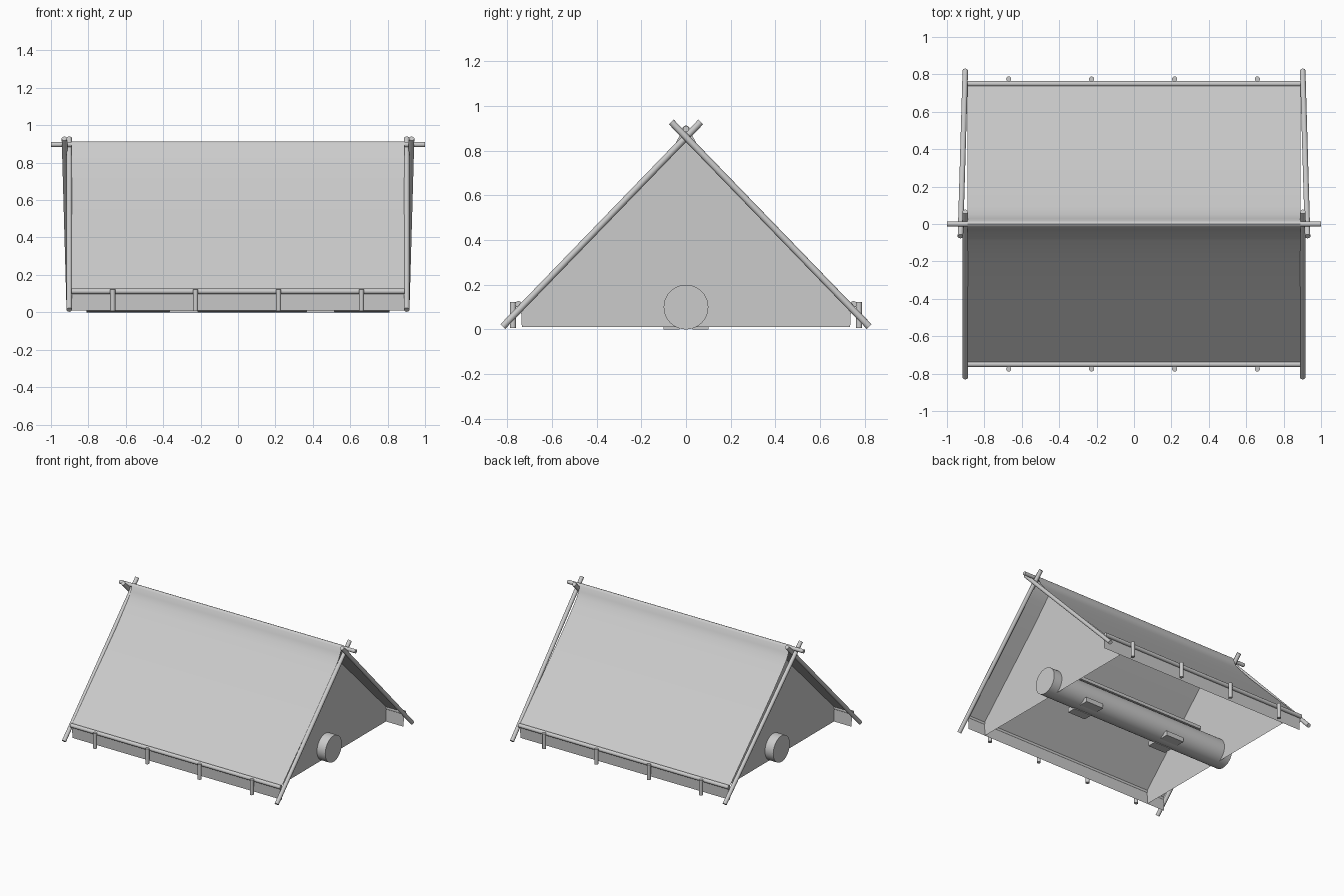
import bpy, bmesh
from mathutils import Vector

if "Cube" in bpy.data.objects:
    bpy.data.objects.remove(bpy.data.objects["Cube"])


def finish(bm, name, angle=0.6):
    bmesh.ops.recalc_face_normals(bm, faces=bm.faces)
    me = bpy.data.meshes.new(name)
    bm.to_mesh(me)
    bm.free()
    ob = bpy.data.objects.new(name, me)
    bpy.context.collection.objects.link(ob)
    bpy.ops.object.select_all(action='DESELECT')
    ob.select_set(True)
    bpy.context.view_layer.objects.active = ob
    bpy.ops.object.shade_smooth_by_angle(angle=angle)
    return ob


def rod(name, a, b, r, sides=14):
    a, b = Vector(a), Vector(b)
    bm = bmesh.new()
    bmesh.ops.create_cone(bm, cap_ends=True, segments=sides, radius1=r, radius2=r, depth=(b - a).length)
    rot = (b - a).to_track_quat('Z', 'Y').to_matrix().to_4x4()
    bmesh.ops.transform(bm, matrix=rot, verts=bm.verts)
    bmesh.ops.translate(bm, vec=(a + b) / 2, verts=bm.verts)
    return finish(bm, name)


def box(name, centre, size):
    bm = bmesh.new()
    bmesh.ops.create_cube(bm, size=1)
    bmesh.ops.scale(bm, vec=size, verts=bm.verts)
    bmesh.ops.translate(bm, vec=centre, verts=bm.verts)
    return finish(bm, name)


# Canvas cross-section (y, z): side wall, slope, rounded ridge, mirrored
half = [(0.735, 0.01), (0.74, 0.118), (0.4, 0.458), (0.2, 0.66), (0.09, 0.78),
        (0.05, 0.827), (0.03, 0.865), (0.017, 0.9), (0.008, 0.911)]
profile = half + [(0, 0.914)] + [(-y, z) for y, z in reversed(half)]

# Roof and low side walls in one sheet
bm = bmesh.new()
rows = [[bm.verts.new((x, y, z)) for y, z in profile] for x in (-0.89, 0.89)]
for i in range(len(profile) - 1):
    bm.faces.new((rows[0][i], rows[0][i + 1], rows[1][i + 1], rows[1][i]))
finish(bm, "canvas_roof")

# Recessed end walls, following the canvas section
for side, x in (("left", -0.74), ("right", 0.74)):
    bm = bmesh.new()
    bm.faces.new([bm.verts.new((x, y, z)) for y, z in profile])
    finish(bm, side + "_end_wall")

# Ridge pole and crossed end poles
rod("ridge_pole", (-1, 0, 0.897), (1, 0, 0.897), 0.014)
for side, s in (("left", -1), ("right", 1)):
    rod(side + "_front_pole", (s * 0.902, -0.82, 0.013), (s * 0.902, 0.066, 0.929), 0.015)
    rod(side + "_back_pole", (s * 0.902, 0.82, 0.013), (s * 0.928, -0.066, 0.929), 0.015)

# Eave rods and their stakes
for side, s in (("front", -1), ("back", 1)):
    rod(side + "_eave_rod", (-0.89, s * 0.75, 0.112), (0.89, s * 0.75, 0.112), 0.015)
    for x in (-0.67, -0.227, 0.217, 0.66):
        rod(side + "_stake", (x, s * 0.775, 0.006), (x, s * 0.775, 0.122), 0.014, 12)

# Log with a plank on top and chocks beneath
rod("log", (-0.81, 0, 0.1), (0.81, 0, 0.1), 0.1, 40)
box("log_plank", (0, 0, 0.197), (1.1, 0.14, 0.025))
for x in (-0.29, 0.44):
    for y in (-0.065, 0.065):
        box("log_chock", (x, y, 0.018), (0.15, 0.07, 0.036))
